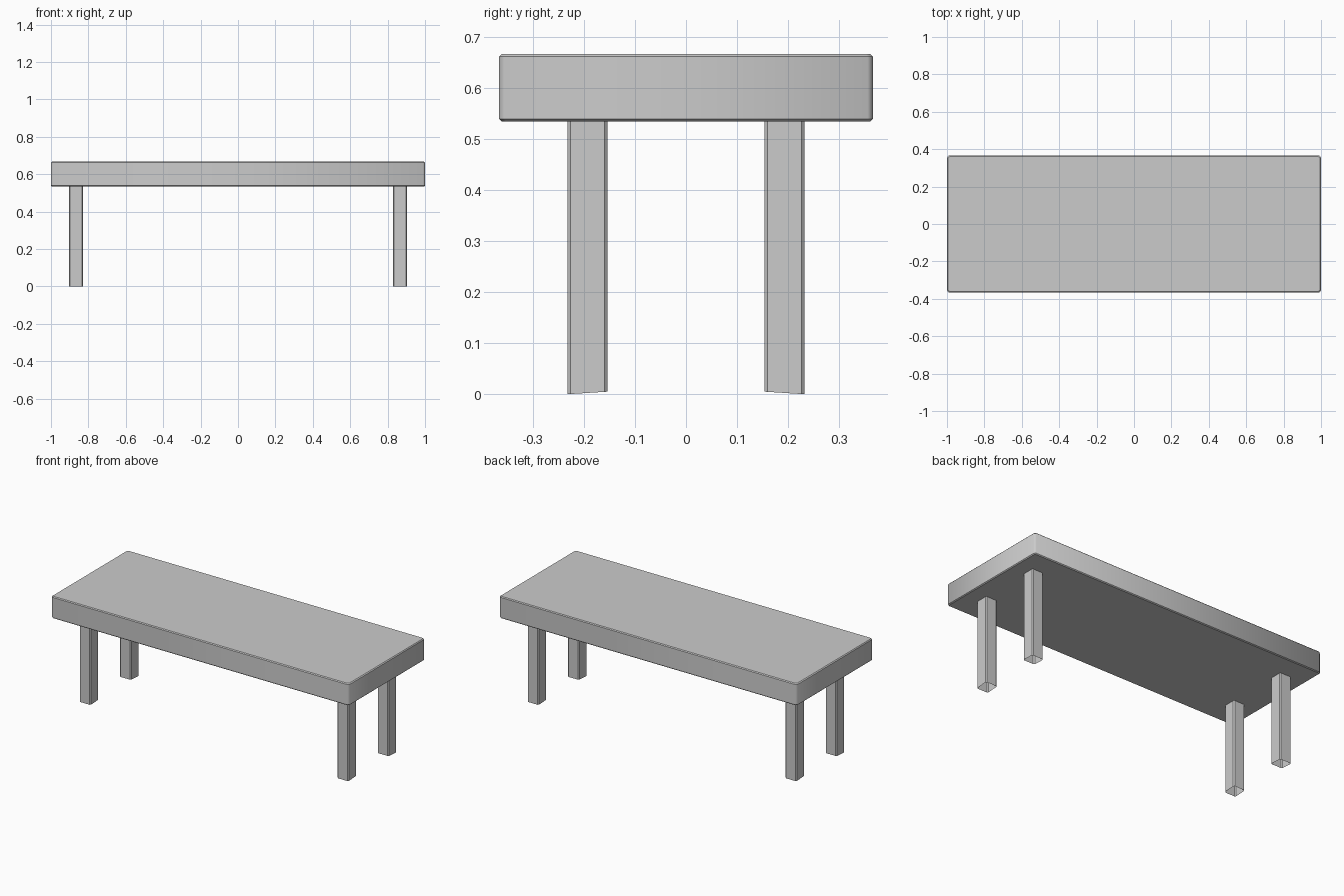
import bpy, bmesh

if "Cube" in bpy.data.objects:
    bpy.data.objects.remove(bpy.data.objects["Cube"])


def chamfered_rect(hx, hy, c):
    """Corner points of a rectangle with cut corners, anticlockwise."""
    return [(hx, -hy + c), (hx, hy - c), (hx - c, hy), (-hx + c, hy),
            (-hx, hy - c), (-hx, -hy + c), (-hx + c, -hy), (hx - c, -hy)]


def loft(name, rings, capped, smooth):
    """Skin a stack of rings; ring edges stay sharp, sides may be smooth."""
    bm = bmesh.new()
    loops = [[bm.verts.new(p) for p in ring] for ring in rings]
    for lo, hi in zip(loops, loops[1:]):
        n = len(lo)
        for i in range(n):
            j = (i + 1) % n
            f = bm.faces.new((lo[i], lo[j], hi[j], hi[i]))
            f.smooth = smooth
    if capped:
        bm.faces.new(loops[0][::-1])
        bm.faces.new(loops[-1])
    for loop in loops:
        for i, v in enumerate(loop):
            e = bm.edges.get((v, loop[(i + 1) % len(loop)]))
            if e:
                e.smooth = False
    mesh = bpy.data.meshes.new(name)
    bm.to_mesh(mesh)
    bm.free()
    obj = bpy.data.objects.new(name, mesh)
    bpy.context.collection.objects.link(obj)
    return obj


# Thick table top with softened edges
B = 0.005
levels = [(B, 0.534), (0, 0.534 + B), (0, 0.667 - B), (B, 0.667)]
rings = [[(x, y, z) for x, y in chamfered_rect(1 - s, 0.366 - s, 0.01)]
         for s, z in levels]
loft("table_top", rings, capped=True, smooth=True)

# Four open-ended legs, feet trimmed at a slight slant towards the middle
HX, HY = 0.038, 0.039
for sx, side in ((-1, "left"), (1, "right")):
    for sy, end in ((-1, "front"), (1, "back")):
        outline = chamfered_rect(HX, HY, 0.006)
        foot = [(x, y, 0.005 * (HY - sy * y) / (2 * HY)) for x, y in outline]
        head = [(x, y, 0.536) for x, y in outline]
        leg = loft(f"{end}_{side}_leg", [foot, head], capped=False, smooth=False)
        leg.location = (sx * 0.866, sy * 0.193, 0)
